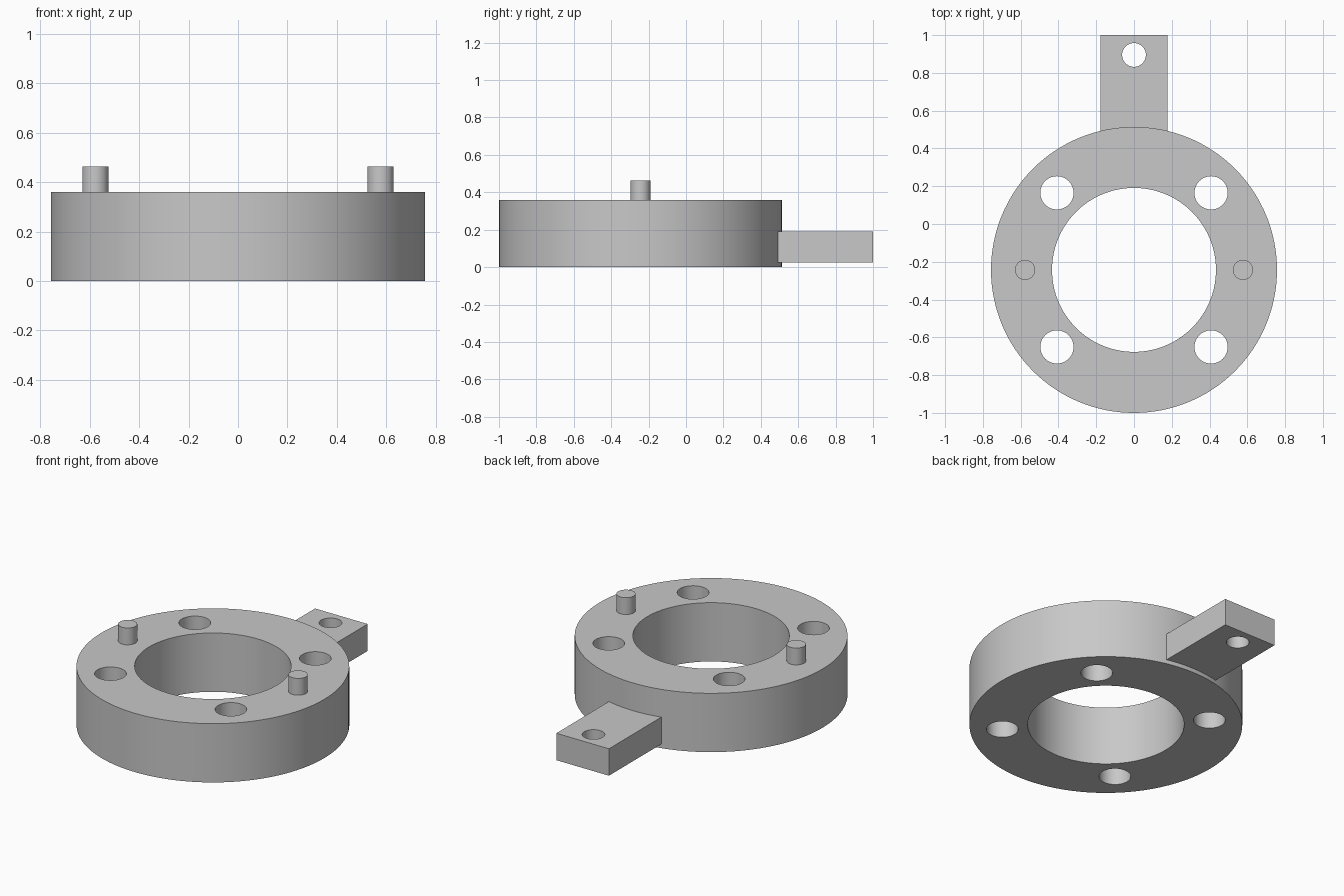
import bpy
from math import radians

if "Cube" in bpy.data.objects:
    bpy.data.objects.remove(bpy.data.objects["Cube"], do_unlink=True)

RING_Y = -0.243      # ring axis
RING_R = 0.757
RING_H = 0.36
BOLT = 0.408         # bolt hole offset along x and y
PIN_X = 0.577

grey = bpy.data.materials.new("plain_grey")
grey.use_nodes = True
colour = (0.58, 0.58, 0.58, 1)
grey.diffuse_color = colour
grey.node_tree.nodes["Principled BSDF"].inputs["Base Color"].default_value = colour


def cylinder(name, x, y, radius, z0, z1, sides=48):
    bpy.ops.mesh.primitive_cylinder_add(
        vertices=sides, radius=radius, depth=z1 - z0, location=(x, y, (z0 + z1) / 2))
    obj = bpy.context.object
    obj.name = name
    return obj


def box(name, x0, x1, y0, y1, z0, z1):
    bpy.ops.mesh.primitive_cube_add(
        size=1, location=((x0 + x1) / 2, (y0 + y1) / 2, (z0 + z1) / 2))
    obj = bpy.context.object
    obj.name = name
    obj.scale = (x1 - x0, y1 - y0, z1 - z0)
    bpy.ops.object.transform_apply(location=False, rotation=False, scale=True)
    return obj


def drill(target, x, y, radius, sides=48):
    """Cut a vertical through hole, then discard the cutter."""
    cutter = cylinder("hole_cutter", x, y, radius, -1, 1, sides)
    cutter.hide_render = True
    mod = target.modifiers.new("hole", 'BOOLEAN')
    mod.operation = 'DIFFERENCE'
    mod.solver = 'EXACT'
    mod.object = cutter
    bpy.context.view_layer.objects.active = target
    bpy.ops.object.modifier_apply(modifier=mod.name)
    bpy.data.objects.remove(cutter, do_unlink=True)


def finish(obj):
    obj.data.materials.clear()
    obj.data.materials.append(grey)
    bpy.ops.object.select_all(action='DESELECT')
    obj.select_set(True)
    bpy.context.view_layer.objects.active = obj
    bpy.ops.object.shade_smooth_by_angle(angle=radians(30))


# Flange ring with central bore and four bolt holes
ring = cylinder("flange_ring", 0, RING_Y, RING_R, 0, RING_H, 128)
drill(ring, 0, RING_Y, 0.434, 128)
for sx in (-1, 1):
    for sy in (-1, 1):
        drill(ring, sx * BOLT, RING_Y + sy * BOLT, 0.088)
finish(ring)

# Rear mounting tab, seated just inside the ring wall
tab = box("mounting_tab", -0.178, 0.178, 0.47, 1.0, 0.025, 0.19)
drill(tab, 0, 0.895, 0.063)
finish(tab)

# Locating pins on the top face
for side, sx in (("left", 1), ("right", -1)):
    finish(cylinder("locating_pin_" + side, sx * PIN_X, RING_Y, 0.053, RING_H - 0.02, 0.463))
